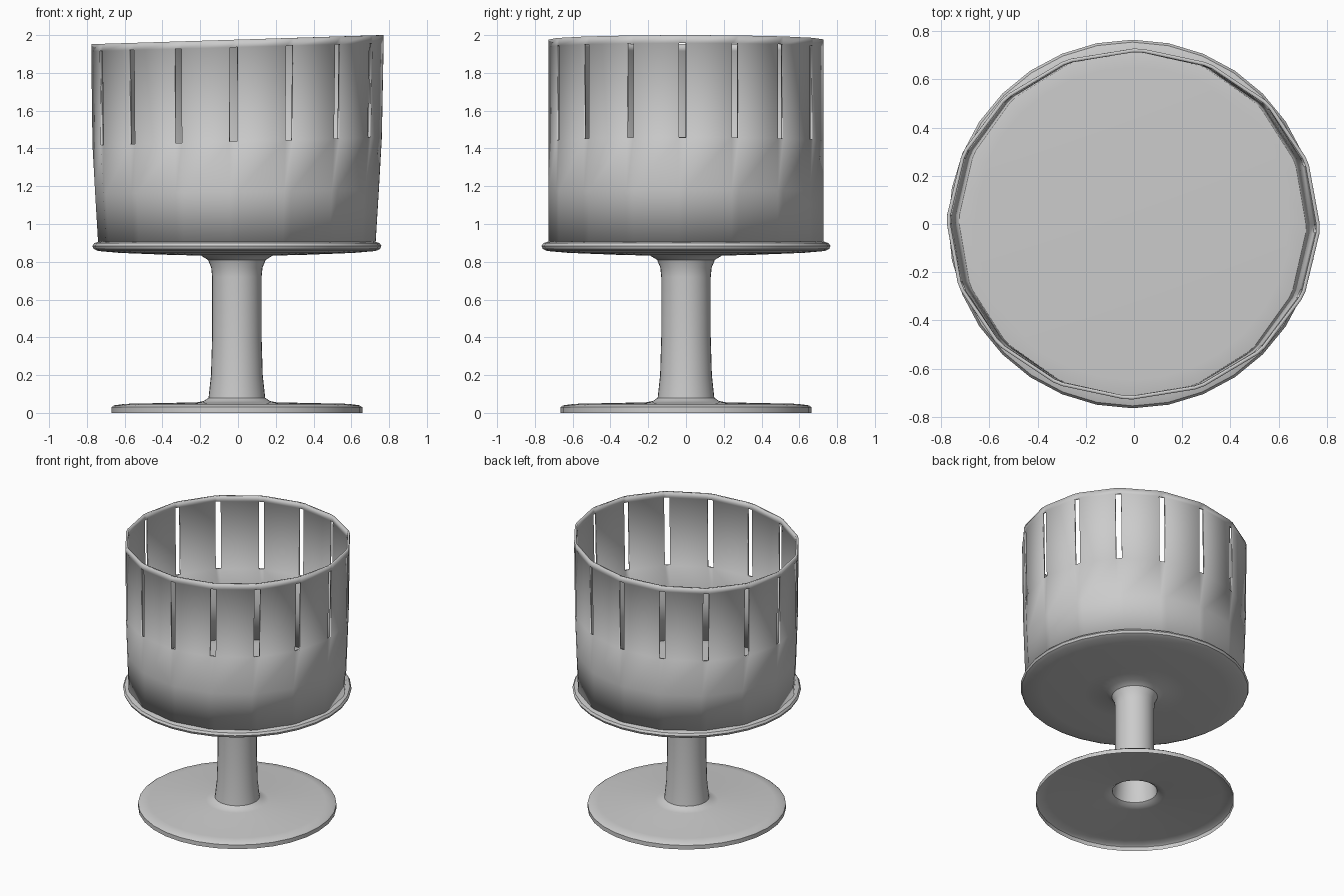
import bpy, bmesh, math

if "Cube" in bpy.data.objects:
    bpy.data.objects.remove(bpy.data.objects["Cube"])

CX = -0.006  # shared axis of the stand


def finish(name, bm, angle=35):
    bmesh.ops.recalc_face_normals(bm, faces=bm.faces)
    me = bpy.data.meshes.new(name)
    bm.to_mesh(me)
    bm.free()
    ob = bpy.data.objects.new(name, me)
    bpy.context.collection.objects.link(ob)
    bpy.ops.object.select_all(action='DESELECT')
    ob.select_set(True)
    bpy.context.view_layer.objects.active = ob
    bpy.ops.object.shade_smooth_by_angle(angle=math.radians(angle))
    return ob


def lathe(name, profile, sides=32):
    bm = bmesh.new()
    vs = [bm.verts.new((r, 0, z)) for r, z in profile]
    es = [bm.edges.new(p) for p in zip(vs, vs[1:])]
    bmesh.ops.spin(bm, geom=vs + es, cent=(0, 0, 0), axis=(0, 0, 1),
                   angle=math.tau, steps=sides)
    bmesh.ops.remove_doubles(bm, verts=bm.verts, dist=1e-4)
    bmesh.ops.translate(bm, verts=bm.verts, vec=(CX, 0, 0))
    return finish(name, bm)


# Hollow foot, stem and round tray turned as one shell
lathe("stand", [
    (0.664, 0), (0.664, 0.03), (0.65, 0.04), (0.59, 0.048), (0.21, 0.056),
    (0.175, 0.063), (0.15, 0.08), (0.137, 0.20), (0.131, 0.40), (0.131, 0.72),
    (0.136, 0.77), (0.153, 0.81), (0.19, 0.833), (0.34, 0.836), (0.62, 0.847),
    (0.735, 0.857), (0.758, 0.868), (0.765, 0.884), (0.755, 0.899),
    (0.73, 0.907), (0.65, 0.911), (0, 0.911)])

# Slotted drum: 16 sides, slightly oval and tilted towards the top
SIDES, SLOT = 16, 0.053
rows = [  # height, x radius, slope along x
    (0.906, 0.735, 0.0), (1.17, 0.751, 0.013), (1.438, 0.766, 0.027),
    (1.936, 0.774, 0.028), (1.976, 0.774, 0.031)]
angles = []
for k in range(SIDES):
    a = math.tau * k / SIDES
    angles += [a - SLOT, a]

bm = bmesh.new()
grid = []
for z, rx, slope in rows:
    ring = []
    for a in angles:
        x = rx * math.cos(a)
        ring.append(bm.verts.new((x + CX + 0.003 * (z - 0.9),
                                  0.728 * math.sin(a), z + slope * x)))
    grid.append(ring)
n = len(angles)
for j in range(len(rows) - 1):
    for i in range(n):
        if j == 2 and i % 2 == 0:
            continue  # open viewing slot
        k = (i + 1) % n
        bm.faces.new((grid[j][i], grid[j][k], grid[j + 1][k], grid[j + 1][i]))
# keep normals pointing outwards so the wall thickens inwards
drum = finish("slotted_drum", bm, 30)
wall = drum.modifiers.new("wall", 'SOLIDIFY')
wall.thickness = 0.015
wall.offset = -1
